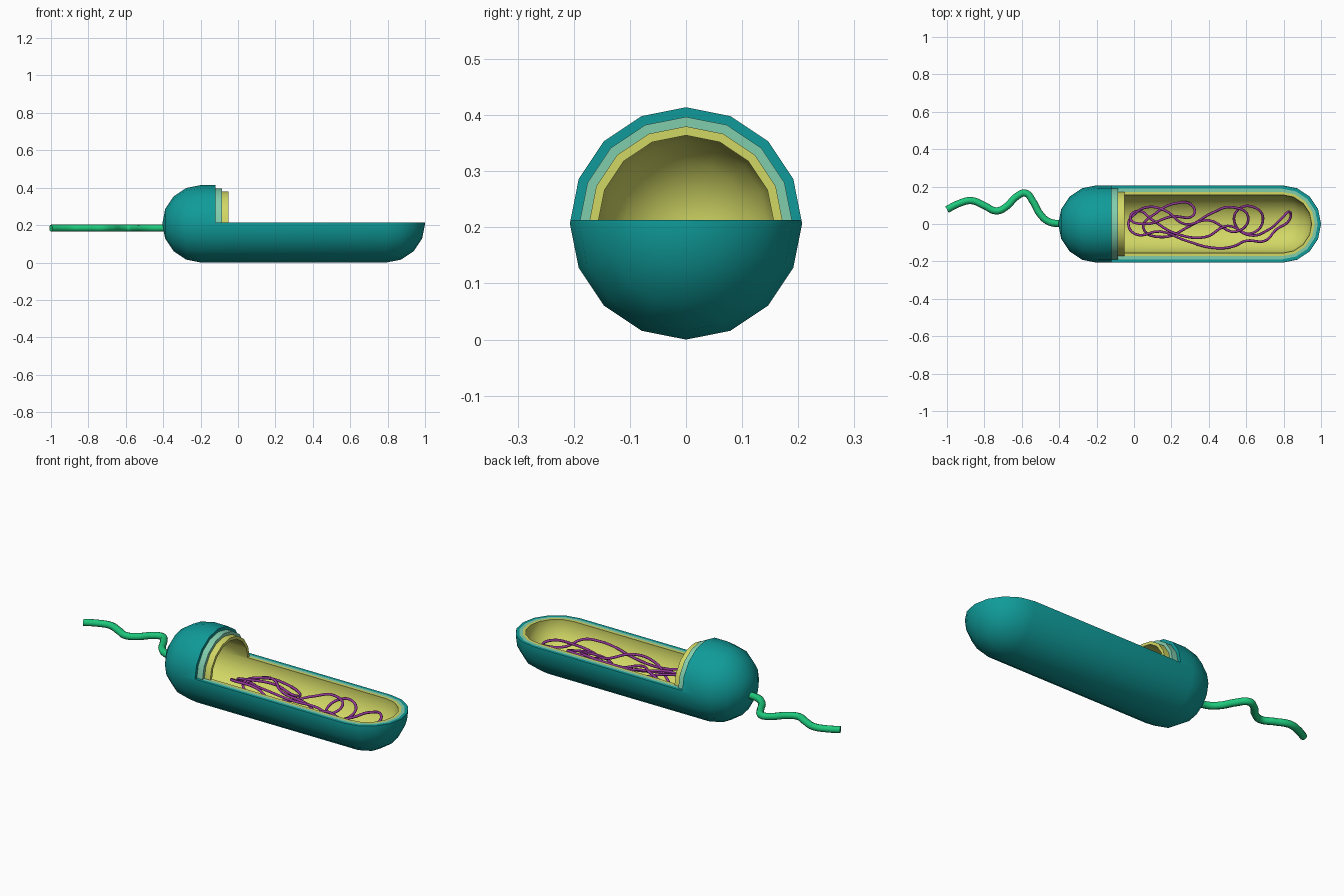
import bpy, bmesh, math
from mathutils import Matrix, Vector

if "Cube" in bpy.data.objects:
    bpy.data.objects.remove(bpy.data.objects["Cube"])

Z = 0.207            # height of the body axis
X0, X1 = -0.198, 0.793   # centres of the two domed ends
CUT_Z = 0.213


def paint(ob, name, rgb):
    m = bpy.data.materials.new(name)
    m.diffuse_color = (*rgb, 1)
    m.use_nodes = True
    m.node_tree.nodes["Principled BSDF"].inputs["Base Color"].default_value = m.diffuse_color
    ob.data.materials.append(m)


def activate(ob):
    bpy.ops.object.select_all(action='DESELECT')
    ob.select_set(True)
    bpy.context.view_layer.objects.active = ob


def add_object(bm, name):
    me = bpy.data.meshes.new(name)
    bm.to_mesh(me)
    bm.free()
    ob = bpy.data.objects.new(name, me)
    bpy.context.collection.objects.link(ob)
    return ob


def capsule(r, inward):
    """16-sided capsule lathed around the x axis."""
    bm = bmesh.new()
    prof = []
    for cx, start in ((X0, 180), (X1, 90)):
        for i in range(5):
            a = math.radians(start - 22.5 * i)
            prof.append((cx + r * math.cos(a), 0, Z + r * math.sin(a)))
    vs = [bm.verts.new(p) for p in prof]
    es = [bm.edges.new(p) for p in zip(vs, vs[1:])]
    bmesh.ops.spin(bm, geom=vs + es, cent=(0, 0, Z), axis=(1, 0, 0),
                   angle=math.tau, steps=16)
    bmesh.ops.remove_doubles(bm, verts=bm.verts[:], dist=1e-4)
    bmesh.ops.recalc_face_normals(bm, faces=bm.faces[:])
    if inward:
        bmesh.ops.reverse_faces(bm, faces=bm.faces[:])
    me = bpy.data.meshes.new("tmp")
    bm.to_mesh(me)
    bm.free()
    return me


def shell(name, r_out, r_in, cut_x, rgb):
    """Hollow capsule with its upper right part cut away."""
    bm = bmesh.new()
    for r, inward in ((r_out, False), (r_in, True)):
        me = capsule(r, inward)
        bm.from_mesh(me)
        bpy.data.meshes.remove(me)
    ob = add_object(bm, name)
    paint(ob, name + "_colour", rgb)

    cb = bmesh.new()
    bmesh.ops.create_cube(cb, size=1, matrix=Matrix.Translation(
        (cut_x + 1, 0, CUT_Z + 0.5)) @ Matrix.Diagonal((2, 2, 1, 1)))
    cutter = add_object(cb, "cutter")
    cutter.hide_render = True
    mod = ob.modifiers.new("cutaway", 'BOOLEAN')
    mod.operation = 'DIFFERENCE'
    mod.solver = 'EXACT'
    mod.object = cutter
    activate(ob)
    bpy.ops.object.modifier_apply(modifier=mod.name)
    bpy.data.objects.remove(cutter)
    bpy.ops.object.shade_smooth_by_angle(angle=math.radians(35))


def tube(name, pts, radius, closed, res, rgb):
    cu = bpy.data.curves.new(name, 'CURVE')
    cu.dimensions = '3D'
    cu.bevel_depth = radius
    cu.bevel_resolution = 2
    cu.resolution_u = res
    cu.use_fill_caps = True
    sp = cu.splines.new('BEZIER')
    sp.bezier_points.add(len(pts) - 1)
    for bp, p in zip(sp.bezier_points, pts):
        bp.co = Vector(p)
        bp.handle_left_type = bp.handle_right_type = 'AUTO'
    sp.use_cyclic_u = closed
    ob = bpy.data.objects.new(name, cu)
    bpy.context.collection.objects.link(ob)
    activate(ob)
    bpy.ops.object.convert(target='MESH')
    ob = bpy.context.object
    ob.data.materials.clear()
    paint(ob, name + "_colour", rgb)
    bpy.ops.object.shade_smooth_by_angle(angle=math.radians(50))


# Three nested layers, each stepping out a little further at the cut
shell("outer_capsule", 0.207, 0.190, -0.12, (0.005, 0.33, 0.32))
shell("cell_wall", 0.190, 0.173, -0.085, (0.22, 0.61, 0.42))
shell("inner_membrane", 0.173, 0.157, -0.05, (0.64, 0.68, 0.13))

# Wavy tail
tail = [(-1.0, 0.077), (-0.94, 0.108), (-0.87, 0.125), (-0.80, 0.098),
        (-0.735, 0.07), (-0.68, 0.095), (-0.63, 0.145), (-0.58, 0.165),
        (-0.54, 0.12), (-0.50, 0.05), (-0.455, 0.012), (-0.38, 0.0)]
tube("flagellum", [(x, y, 0.184) for x, y in tail], 0.019, False, 6,
     (0.013, 0.58, 0.2))

# Tangled closed strand lying in the hollow
strand = [(-0.03, 0.0), (0.01, -0.055), (0.14, -0.04), (0.28, -0.09),
          (0.43, -0.128), (0.53, -0.12), (0.60, -0.09), (0.70, -0.09),
          (0.76, -0.03), (0.83, 0.02), (0.83, 0.065), (0.79, 0.03),
          (0.72, -0.03), (0.62, -0.06), (0.54, 0.0), (0.56, 0.08),
          (0.64, 0.09), (0.69, 0.03), (0.63, -0.05), (0.50, -0.01),
          (0.38, -0.07), (0.22, -0.05), (0.10, 0.02), (0.02, 0.07),
          (-0.02, 0.03), (0.06, 0.0), (0.20, 0.04), (0.32, 0.05),
          (0.31, 0.10), (0.22, 0.11), (0.12, 0.06), (0.05, -0.02),
          (0.15, -0.07), (0.30, -0.01), (0.42, 0.06), (0.52, 0.09),
          (0.61, 0.04), (0.55, -0.04), (0.40, 0.02), (0.27, 0.0),
          (0.17, 0.07), (0.07, 0.09), (0.0, 0.05)]
tube("nucleoid_strand",
     [(x, y, 0.155 + 0.028 * math.sin(i * 1.3)) for i, (x, y) in enumerate(strand)],
     0.007, True, 6, (0.3, 0.04, 0.32))
